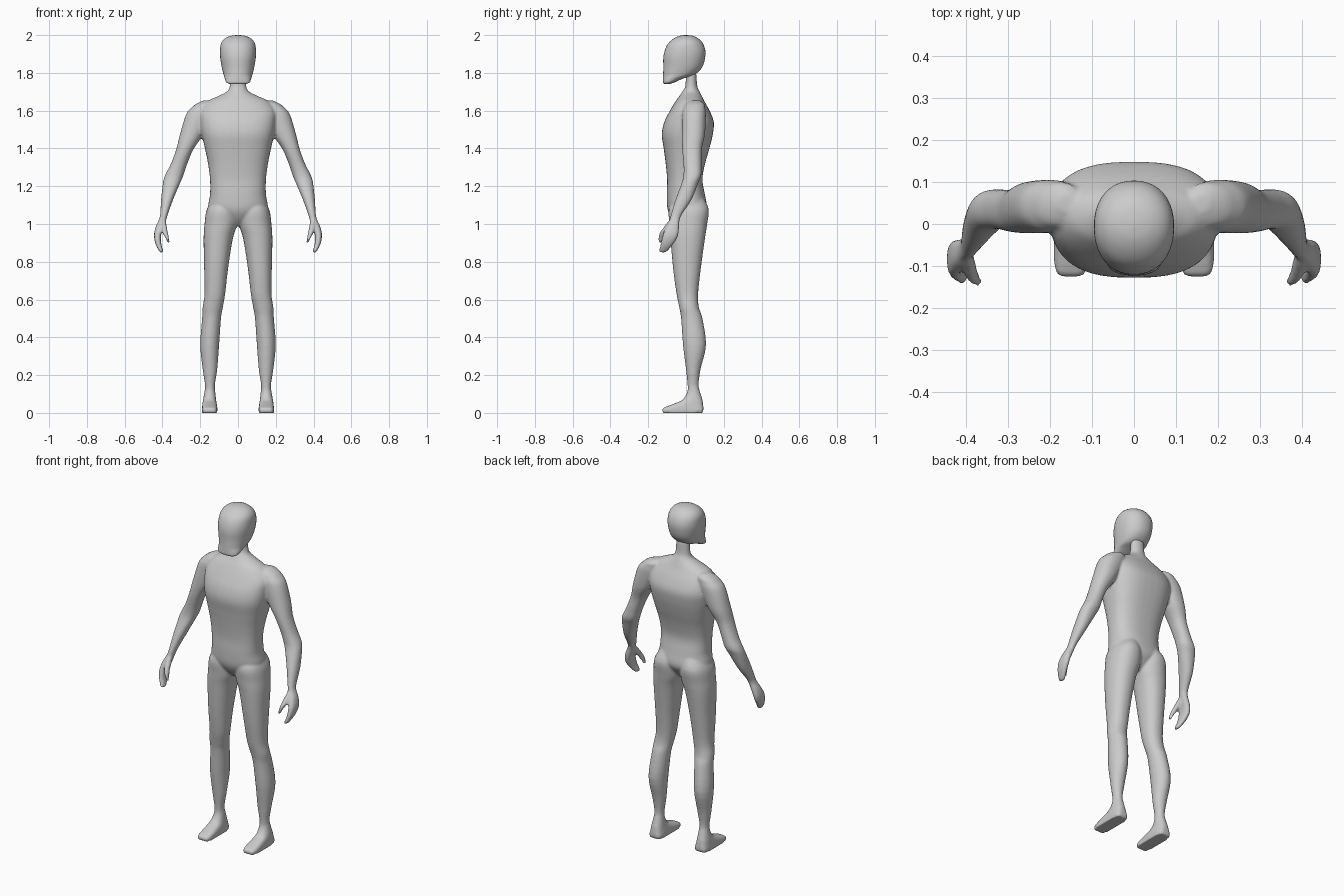
import bpy, bmesh, math
from mathutils import Vector

# Each section is a horizontal slice: (z, x min, x max, y min, y max, squareness)


def spline(rows, steps):
    """Catmull-Rom interpolation between sections."""
    rows = [Vector(r) for r in rows]
    out = []
    for i in range(len(rows) - 1):
        p1, p2 = rows[i], rows[i + 1]
        p0, p3 = rows[max(i - 1, 0)], rows[min(i + 2, len(rows) - 1)]
        for k in range(steps):
            t = k / steps
            out.append(0.5 * (2 * p1 + (p2 - p0) * t + (2 * p0 - 5 * p1 + 4 * p2 - p3) * t * t
                              + (3 * p1 - p0 - 3 * p2 + p3) * t ** 3))
    return out + [rows[-1]]


def loft(bm, rows, side=1, sides=40, steps=4):
    """Closed skin through superellipse sections."""
    rings = []
    for z, x0, x1, y0, y1, n in spline(rows, steps):
        ring = []
        for k in range(sides):
            a = math.tau * k / sides
            c, s = math.cos(a), math.sin(a)
            x = (x0 + x1) / 2 + (x1 - x0) / 2 * math.copysign(abs(c) ** (2 / n), c)
            y = (y0 + y1) / 2 + (y1 - y0) / 2 * math.copysign(abs(s) ** (2 / n), s)
            ring.append(bm.verts.new((side * x, y, z)))
        rings.append(ring)
    for a, b in zip(rings, rings[1:]):
        for k in range(sides):
            j = (k + 1) % sides
            bm.faces.new((a[k], a[j], b[j], b[k]))
    bm.faces.new(rings[0][::-1])
    bm.faces.new(rings[-1])


def finish(bm, name):
    bmesh.ops.recalc_face_normals(bm, faces=bm.faces)
    for f in bm.faces:
        f.smooth = True
    mesh = bpy.data.meshes.new(name)
    bm.to_mesh(mesh)
    bm.free()
    ob = bpy.data.objects.new(name, mesh)
    bpy.context.collection.objects.link(ob)
    return ob


def centred(rows):
    return [(z, -w, w, y0, y1, n) for z, w, y0, y1, n in rows]


torso = centred([
    (0.99, .03, -.04, .05, 2), (1.03, .09, -.075, .085, 2), (1.08, .155, -.098, .112, 2.2),
    (1.155, .148, -.102, .10, 2.4), (1.235, .148, -.10, .087, 2.5), (1.315, .158, -.107, .10, 2.5),
    (1.40, .175, -.118, .124, 2.6), (1.475, .192, -.128, .142, 2.6), (1.54, .20, -.115, .147, 2.6),
    (1.60, .20, -.085, .125, 2.4), (1.65, .16, -.055, .097, 2.2), (1.675, .11, -.037, .085, 2),
    (1.70, .06, -.02, .073, 2), (1.73, .044, -.004, .06, 2), (1.80, .04, 0, .055, 2)])

leg = [
    (0, .11, .19, -.125, .09, 5), (.02, .109, .191, -.125, .092, 5), (.03, .11, .19, -.112, .092, 4),
    (.05, .113, .188, -.06, .09, 3), (.07, .116, .185, -.018, .087, 2.4), (.11, .12, .178, .006, .075, 2),
    (.15, .122, .175, .008, .067, 2), (.23, .11, .187, 0, .077, 2), (.36, .10, .20, -.016, .106, 2),
    (.50, .09, .19, -.026, .087, 2), (.56, .08, .187, -.036, .068, 2.1), (.63, .068, .177, -.05, .064, 2.2),
    (.76, .053, .179, -.068, .078, 2.2), (.92, .028, .182, -.082, .10, 2.2),
    (1.0, .004, .177, -.088, .112, 2.2), (1.08, .005, .164, -.09, .12, 2.2), (1.15, .02, .12, -.05, .085, 2)]

arm = [
    (1.655, .14, .18, .03, .07, 2), (1.64, .12, .215, .0, .095, 2), (1.62, .12, .242, -.01, .10, 2.2),
    (1.58, .13, .275, -.02, .105, 2.2), (1.475, .183, .307, -.022, .10, 2.2),
    (1.395, .236, .327, -.02, .083, 2.2), (1.315, .27, .357, -.013, .082, 2.2),
    (1.26, .288, .385, -.013, .081, 2.2), (1.22, .305, .397, -.022, .066, 2.2),
    (1.13, .343, .407, -.055, .03, 2.2), (1.05, .372, .412, -.08, -.022, 2.2),
    (1.02, .38, .42, -.088, -.034, 2.3), (.99, .391, .434, -.103, -.036, 2.4),
    (.95, .405, .444, -.12, -.04, 2.5), (.92, .408, .443, -.128, -.05, 2.5),
    (.89, .405, .435, -.135, -.07, 2.5), (.86, .397, .42, -.142, -.095, 2.4), (.848, .397, .41, -.135, -.11, 2)]

thumb = [
    (1.015, .382, .408, -.095, -.05, 2), (.96, .372, .402, -.135, -.095, 2),
    (.93, .366, .386, -.147, -.115, 2), (.902, .362, .374, -.146, -.128, 2)]

head = centred([
    (1.742, .045, -.117, -.085, 2.3), (1.75, .062, -.122, -.06, 2.3), (1.77, .07, -.122, -.015, 2.3),
    (1.79, .076, -.121, .045, 2.3), (1.83, .086, -.12, .086, 2.2), (1.88, .094, -.12, .101, 2.2),
    (1.92, .095, -.112, .102, 2.2), (1.955, .09, -.095, .09, 2.1), (1.98, .072, -.068, .068, 2),
    (1.995, .042, -.037, .04, 2), (2.0, .008, -.008, .008, 2)])

# Body: torso, limbs and hands fused into one continuous skin
bm = bmesh.new()
loft(bm, torso)
for side in (1, -1):
    for part in (leg, arm, thumb):
        loft(bm, part, side)
body = finish(bm, "body")
remesh = body.modifiers.new("fuse", 'REMESH')
remesh.mode = 'VOXEL'
remesh.voxel_size = 0.007
remesh.use_smooth_shade = True
smooth = body.modifiers.new("blend", 'SMOOTH')
smooth.factor = 0.5
smooth.iterations = 4

# Head: faceless smooth shell resting on the neck
bm = bmesh.new()
loft(bm, head)
finish(bm, "head")
